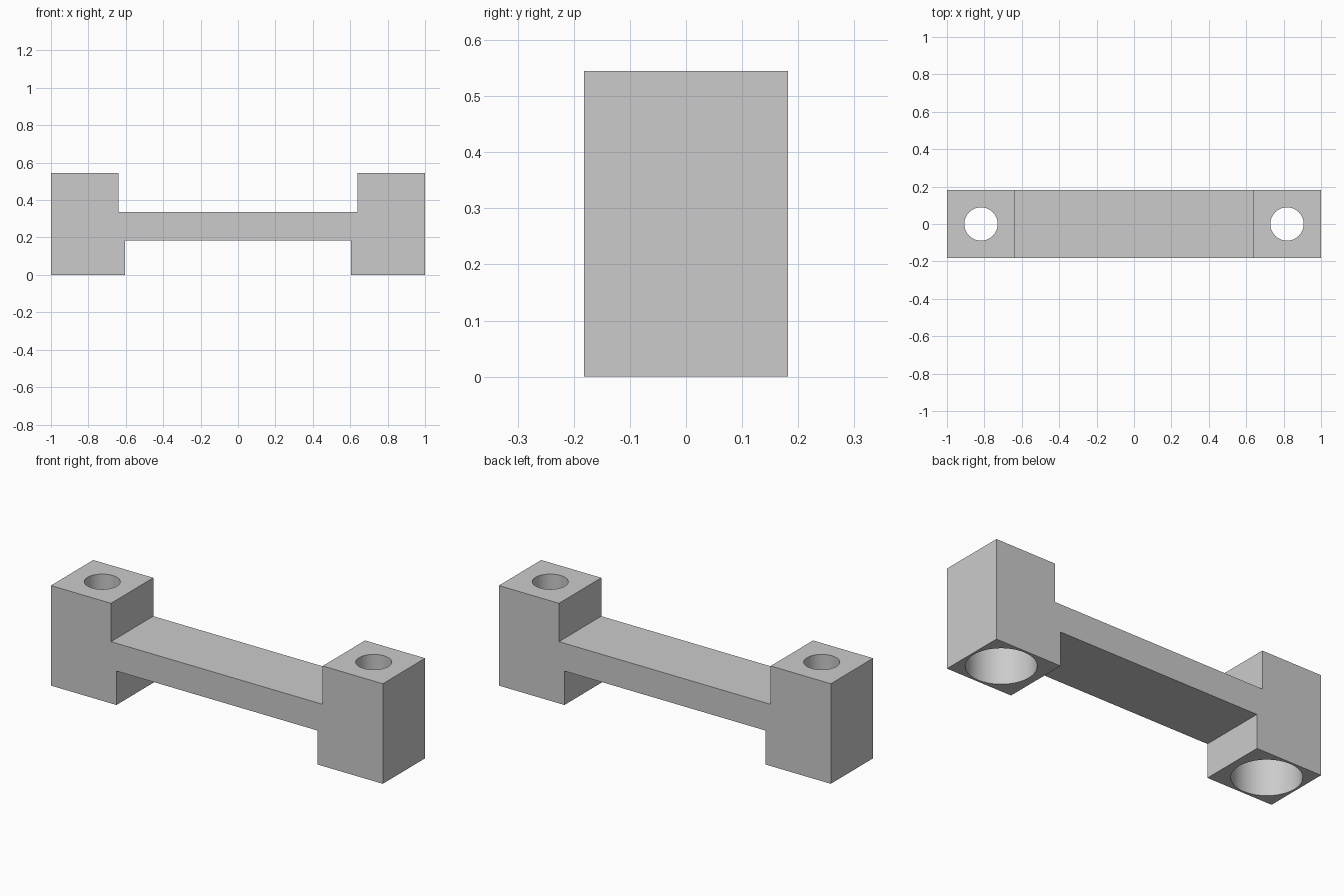
import bpy, bmesh, math

cube = bpy.data.objects.get("Cube")
if cube:
    bpy.data.objects.remove(cube, do_unlink=True)

HALF_DEPTH = 0.182
HEIGHT = 0.545
HOLE_X = 0.818

grey = bpy.data.materials.new("plain grey")
grey.use_nodes = True
colour = (0.6, 0.6, 0.6, 1)
grey.diffuse_color = colour
grey.node_tree.nodes["Principled BSDF"].inputs["Base Color"].default_value = colour

# Bracket body: half of the side outline, mirrored and extruded through the depth
half = [(0.605, 0.185), (0.605, 0), (1, 0), (1, HEIGHT), (0.638, HEIGHT), (0.638, 0.336)]
outline = half + [(-x, z) for x, z in reversed(half)]
bm = bmesh.new()
face = bm.faces.new([bm.verts.new((x, -HALF_DEPTH, z)) for x, z in outline])
ext = bmesh.ops.extrude_face_region(bm, geom=[face])
moved = [v for v in ext["geom"] if isinstance(v, bmesh.types.BMVert)]
bmesh.ops.translate(bm, vec=(0, 2 * HALF_DEPTH, 0), verts=moved)
bmesh.ops.recalc_face_normals(bm, faces=bm.faces)
mesh = bpy.data.meshes.new("bracket_body")
bm.to_mesh(mesh)
bm.free()
body = bpy.data.objects.new("bracket_body", mesh)
bpy.context.collection.objects.link(body)
mesh.materials.append(grey)
bpy.context.view_layer.objects.active = body
body.select_set(True)


def drill(x, radius, bottom, top):
    """Cut a round vertical hole out of the body."""
    bpy.ops.mesh.primitive_cylinder_add(vertices=64, radius=radius, depth=top - bottom,
                                        location=(x, 0, (bottom + top) / 2))
    cutter = bpy.context.object
    cutter.name = "hole_cutter"
    cutter.hide_render = True
    cutter.data.materials.append(grey)
    cut = body.modifiers.new("hole", "BOOLEAN")
    cut.operation = "DIFFERENCE"
    cut.solver = "EXACT"
    cut.object = cutter
    bpy.context.view_layer.objects.active = body
    bpy.ops.object.modifier_apply(modifier=cut.name)
    bpy.data.objects.remove(cutter, do_unlink=True)


# Narrow through holes with wide counterbores from below
for side in (-1, 1):
    drill(side * HOLE_X, 0.17, -0.1, 0.35)
    drill(side * HOLE_X, 0.089, 0.2, HEIGHT + 0.1)

bpy.ops.object.select_all(action="DESELECT")
body.select_set(True)
bpy.context.view_layer.objects.active = body
bpy.ops.object.shade_smooth_by_angle(angle=math.radians(30))
